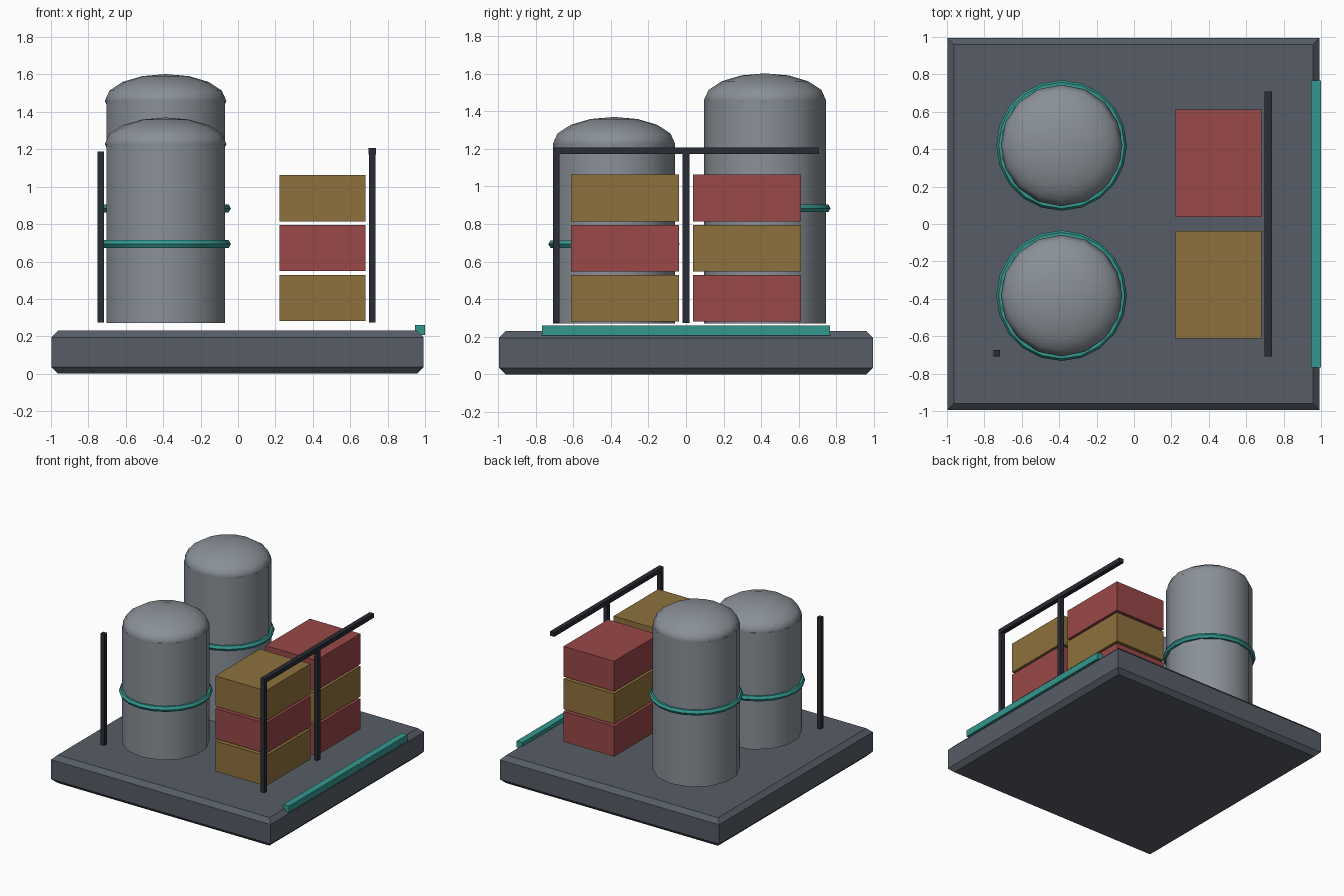
import bpy, bmesh, math

if "Cube" in bpy.data.objects:
    bpy.data.objects.remove(bpy.data.objects["Cube"])


def material(name, r, g, b):
    m = bpy.data.materials.new(name)
    m.diffuse_color = (r, g, b, 1)
    m.use_nodes = True
    m.node_tree.nodes["Principled BSDF"].inputs["Base Color"].default_value = m.diffuse_color
    return m


SLATE = material("slate", 0.095, 0.11, 0.135)
STEEL = material("steel", 0.25, 0.28, 0.31)
TEAL = material("teal", 0.035, 0.31, 0.28)
RED = material("red", 0.32, 0.065, 0.065)
OCHRE = material("ochre", 0.27, 0.165, 0.045)
DARK = material("dark", 0.022, 0.025, 0.035)


def finish(name, mat, smooth=False):
    ob = bpy.context.object
    ob.name = name
    ob.data.materials.append(mat)
    if smooth:
        bpy.ops.object.shade_smooth_by_angle(angle=math.radians(40))
    return ob


def box(name, mat, lo, hi):
    bpy.ops.mesh.primitive_cube_add(size=1)
    ob = finish(name, mat)
    for v in ob.data.vertices:
        v.co = [hi[i] if v.co[i] > 0 else lo[i] for i in range(3)]
    return ob


# Base slab: only the top and bottom rims are chamfered
base = box("base_slab", SLATE, (-0.998, -0.995, 0), (0.992, 0.995, 0.23))
bm = bmesh.new()
bm.from_mesh(base.data)
rims = [e for e in bm.edges if abs(e.verts[0].co.z - e.verts[1].co.z) < 0.01]
bmesh.ops.bevel(bm, geom=rims, offset=0.035, segments=1, affect='EDGES')
bm.to_mesh(base.data)
bm.free()


# Tanks with domed caps and hoop bands
def tank(tag, y, top, dome_top, hoop_z):
    x, r, bottom = -0.387, 0.325, 0.272
    bpy.ops.mesh.primitive_cylinder_add(vertices=14, radius=r, depth=top - bottom,
                                        location=(x, y, (top + bottom) / 2))
    finish(tag + "_tank_body", STEEL, True)
    bpy.ops.mesh.primitive_uv_sphere_add(segments=16, ring_count=8, radius=r,
                                         location=(x, y, top))
    dome = finish(tag + "_tank_dome", STEEL, True)
    dome.scale.z = (dome_top - top) / r
    bpy.ops.mesh.primitive_torus_add(major_segments=20, minor_segments=6,
                                     major_radius=r, minor_radius=0.024,
                                     location=(x, y, hoop_z))
    finish(tag + "_tank_hoop", TEAL, True)


tank("front", -0.383, 1.228, 1.37, 0.693)
tank("back", 0.42, 1.459, 1.602, 0.884)

# Two stacks of crates in alternating colours
for s, y0 in enumerate((-0.613, 0.037)):
    for i in range(3):
        z = 0.281 + i * 0.267
        box(f"crate_{s}_{i}", (OCHRE, RED)[(s + i) % 2],
            (0.223, y0, z), (0.682, y0 + 0.576, z + 0.248))

# Posts and handrail
h = 0.0175
for i, (x, y) in enumerate(((-0.735, -0.69), (0.717, -0.69), (0.717, 0.0))):
    box(f"rail_post_{i}", DARK, (x - h, y - h, 0.273), (x + h, y + h, 1.187))
box("handrail", DARK, (0.699, -0.708, 1.172), (0.737, 0.708, 1.208))

# Teal edge strip
box("edge_strip", TEAL, (0.946, -0.767, 0.208), (1.0, 0.767, 0.261))
